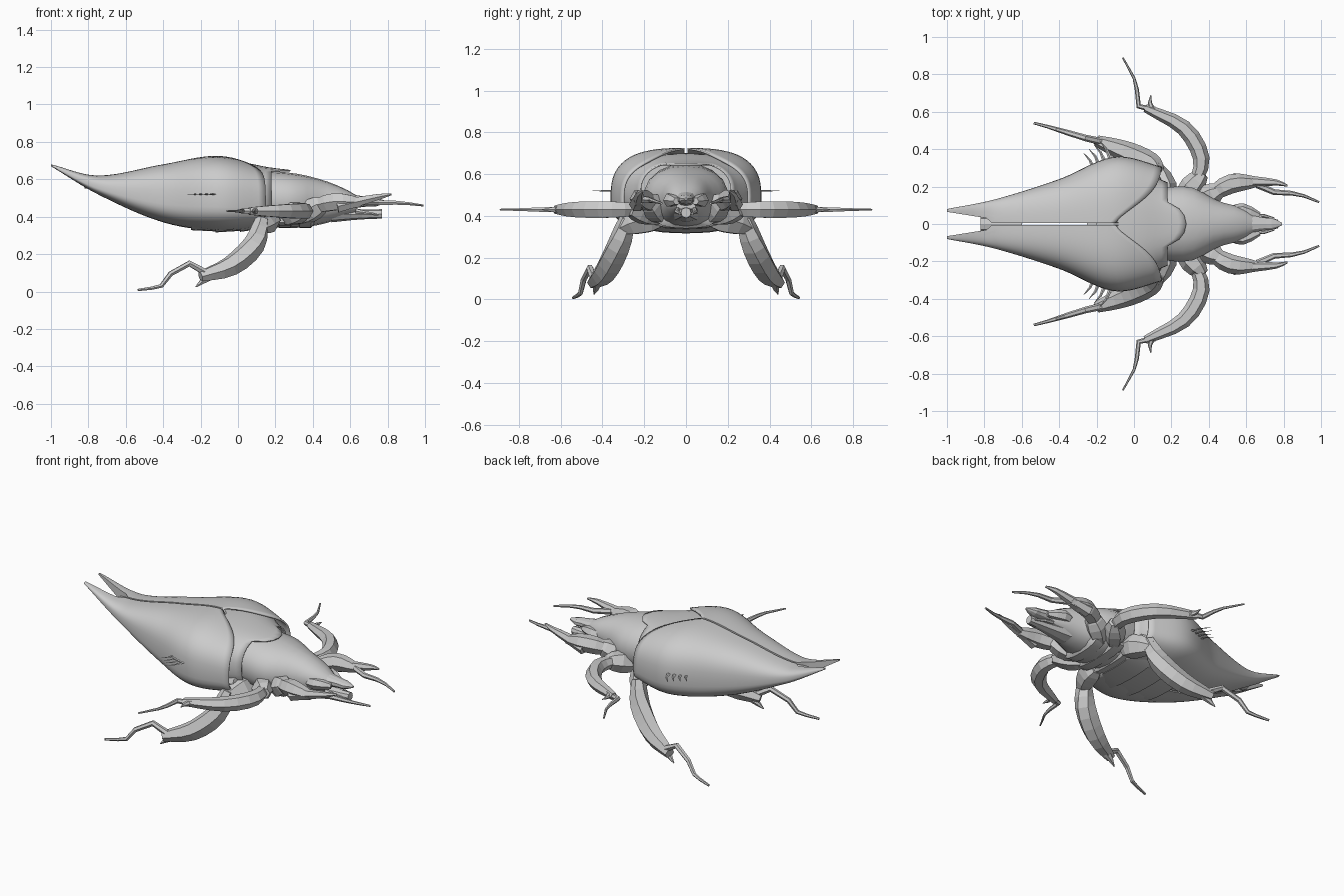
import bpy, bmesh, math
from mathutils import Vector

cube = bpy.data.objects.get("Cube")
if cube:
    bpy.data.objects.remove(cube, do_unlink=True)


def smooth_at(rows, key):
    """Smooth curve through rows of (key, value, ...), returning the values."""
    last = len(rows) - 1
    i = 0
    while i < last - 1 and key > rows[i + 1][0]:
        i += 1
    before, a, b, after = (Vector(rows[max(0, min(last, k))]) for k in range(i - 1, i + 3))
    span = b[0] - a[0]
    t = max(0, min(1, (key - a[0]) / span))
    leave = (b - before) / (b[0] - before[0]) * span
    arrive = (after - a) / (after[0] - a[0]) * span
    rise = t * t * (3 - 2 * t)
    point = a + (b - a) * rise + leave * t * (1 - t) ** 2 - arrive * t * t * (1 - t)
    return point[1:]


def power(value, exponent):
    return math.copysign(abs(value) ** exponent, value)


def loft(name, rings, open_front=False, mirror=False, smooth=True, thickness=0):
    """Join closed rings of points into one surface."""
    bm = bmesh.new()
    rows = [[bm.verts.new(p) for p in ring] for ring in rings]
    count = len(rows[0])
    for a, b in zip(rows, rows[1:]):
        for i in range(count):
            j = (i + 1) % count
            bm.faces.new((a[i], a[j], b[j], b[i]))
    bm.faces.new(rows[0])
    if not open_front:
        bm.faces.new(rows[-1])
    bmesh.ops.recalc_face_normals(bm, faces=bm.faces)
    mesh = bpy.data.meshes.new(name)
    bm.to_mesh(mesh)
    bm.free()
    obj = bpy.data.objects.new(name, mesh)
    bpy.context.collection.objects.link(obj)
    if smooth:
        bpy.ops.object.select_all(action='DESELECT')
        bpy.context.view_layer.objects.active = obj
        obj.select_set(True)
        bpy.ops.object.shade_smooth_by_angle(angle=math.radians(30))
    if thickness:
        shell = obj.modifiers.new("Thickness", 'SOLIDIFY')
        shell.thickness = thickness
        shell.offset = -1
    if mirror:
        obj.modifiers.new("Mirror", 'MIRROR').use_axis = (False, True, False)


def oval(x, w, top, bottom, sides, square=0.9):
    """Squarish oval section across the body."""
    middle, height = (top + bottom) / 2, (top - bottom) / 2
    angles = [math.tau * i / sides for i in range(sides)]
    return [(x, w * power(math.sin(a), square), middle + height * power(math.cos(a), square))
            for a in angles]


def body(name, rows, steps=8, sides=16, smooth=True):
    """Body part through rows of (x, half width, top, bottom)."""
    start, length = rows[0][0], rows[-1][0] - rows[0][0]
    stations = [start + length * i / steps for i in range(steps + 1)]
    loft(name, [oval(x, *smooth_at(rows, x), sides) for x in stations], smooth=smooth)


def limb(name, points, radius, tip=0.1, bulge=False, steps=1, sides=6, flat=1.0):
    """Mirrored limb; it tapers to tip, or swells in the middle with bulge."""
    rows = [(i, *p) for i, p in enumerate(points)]
    total = (len(points) - 1) * steps
    path = [Vector(smooth_at(rows, i / steps)) for i in range(total + 1)]
    rings = []
    for i, p in enumerate(path):
        t = i / total
        r = radius * (math.sin(math.pi * (0.2 + 0.64 * t)) if bulge else 1 - (1 - tip) * t)
        along = (path[min(i + 1, total)] - path[max(i - 1, 0)]).normalized()
        side = along.cross(Vector((0, 0, 1))).normalized()
        up = side.cross(along) * flat
        rings.append([p + r * (side * math.cos(a) + up * math.sin(a))
                      for a in (math.tau * k / sides for k in range(sides))])
    loft(name, rings, mirror=True, smooth=False)


# Wing cases, split by a seam and ending in two spikes around a notch
CASE = [(-1, .08, .68, .67), (-.75, .13, .62, .52), (-.4, .24, .68, .37),
        (-.1, .36, .725, .325), (.17, .3, .66, .345)]
steps, around = 30, 28
rings = []
for i in range(steps + 1):
    ring = []
    for k in range(around + 1):
        s = (k / around) ** 1.3
        front = .15 - .25 * math.exp(-11 * s)
        x = -1 + (1 + front) * i / steps
        w, top, bottom = smooth_at(CASE, x)
        inner = .03 + .16 * (-.78 - x) if x < -.77 else .006
        angle = math.pi * s
        middle = bottom + .38 * (top - bottom)
        reach = (top if angle < math.pi / 2 else bottom) - middle
        ring.append((x, inner + (w - inner) * math.sin(angle) ** .72 if k < around else inner,
                     middle + reach * abs(math.cos(angle)) ** .68))
    rings.append(ring)
loft("wing_case", rings, open_front=True, mirror=True, thickness=.01)

# Overlapping belly segments
for i in range(3):
    rings = []
    for step, grow in ((0, 1), (.13, .97), (.14, .9)):
        x = -.25 + .13 * i + step
        w, top, bottom = smooth_at(CASE, x)
        rings.append(oval(x, w * .84 * grow, .5, .5 - (.51 - bottom) * grow, 20))
    loft("belly_segment", rings)

# Middle back plate with a rounded front lobe
PLATE = [(-.2, .3, .7, .36), (0, .32, .695, .35), (.16, .23, .665, .35), (.28, .2, .65, .35)]
steps = 12
rings = []
for i in range(steps + 1):
    ring = []
    for _, y, z in oval(0, 1, 1, -1, 40, .8):
        lobe = math.sqrt(max(0, 1 - (y * 2) ** 2))
        x = -.2 + (.38 + .1 * lobe) * i / steps
        w, top, bottom = smooth_at(PLATE, x)
        ring.append((x, y * w, (top + bottom) / 2 + z * (top - bottom) / 2))
    rings.append(ring)
loft("middle_back_plate", rings, open_front=True, thickness=.008)

# Front shield and head
body("front_shield", [(.1, .19, .65, .35), (.3, .2, .632, .34), (.45, .125, .597, .36),
                      (.57, .09, .55, .4), (.64, .05, .51, .42)], steps=10, sides=18)
body("snout", [(.57, .06, .525, .44), (.7, .035, .505, .455), (.74, .033, .5, .455),
               (.79, .008, .485, .475)], sides=10, smooth=False)
body("lower_jaw", [(.5, .07, .45, .37), (.65, .04, .44, .385), (.77, .024, .44, .39)],
     steps=5, sides=8, smooth=False)
limb("cheek", [(.52, .07, .47), (.58, .075, .475), (.67, .045, .47)], .036, bulge=True, steps=2)
limb("mouth_feeler", [(.63, .04, .43), (.69, .045, .42), (.75, .03, .41)], .014, tip=.4)

# Breast plates under the front
for x, w in ((.1, .2), (.2, .18), (.31, .14)):
    loft("breast_plate", [oval(x + step, w * grow, .42, .42 - .08 * grow, 14)
                          for step, grow in ((0, .7), (.02, 1), (.08, 1), (.1, .7))])

# Front legs
limb("front_hip", [(.33, .1, .39), (.4, .15, .44), (.47, .185, .48)], .065, bulge=True, steps=2)
limb("front_thigh", [(.4, .15, .45), (.52, .215, .48), (.66, .225, .475)],
     .052, bulge=True, steps=3)
limb("front_shin", [(.53, .235, .455), (.66, .226, .485), (.76, .222, .508), (.82, .205, .52)],
     .038, tip=.15, steps=2)
limb("front_foot", [(.66, .21, .48), (.75, .17, .475), (.84, .165, .475), (.91, .15, .47),
                    (.99, .117, .46)], .019, tip=.3)

# Middle legs
limb("middle_hip", [(.25, .12, .39), (.31, .2, .42), (.37, .27, .43)], .065, bulge=True, steps=2)
limb("middle_thigh", [(.32, .2, .43), (.36, .35, .43), (.265, .515, .43), (.06, .62, .43)],
     .046, bulge=True, steps=3)
limb("middle_spur", [(.1, .6, .43), (.085, .65, .43), (.09, .69, .43)], .02)
limb("middle_foot", [(.11, .61, .43), (.025, .63, .43), (.015, .72, .43), (0, .78, .43),
                     (-.06, .89, .43)], .018, tip=.25)

# Hind legs
limb("hind_hip", [(.17, .12, .38), (.16, .2, .38), (.12, .31, .34)], .07, bulge=True, steps=2)
limb("hind_thigh", [(.13, .28, .39), (.085, .325, .25), (-.04, .385, .135), (-.2, .445, .08)],
     .062, bulge=True, steps=3)
limb("hind_spur", [(-.13, .42, .095), (-.19, .43, .055), (-.225, .44, .025)], .03)
limb("hind_foot", [(-.17, .44, .1), (-.26, .46, .15), (-.36, .49, .095), (-.41, .505, .03),
                   (-.46, .52, .018), (-.535, .54, .008)], .02, tip=.35)

# Flank spines swept back and outward
for i in range(4):
    x, y = -.225 + .028 * i, .3 + .022 * i
    limb("flank_spine", [(x + .02, y - .03, .52), (x - .01, y + .04, .52), (x - .045, y + .08, .52)],
         .012, sides=4, flat=.4)

# Short tail tip between the wing cases
body("tail_tip", [(-.6, .08, .6, .5), (-.74, .04, .61, .55), (-.82, .018, .61, .59)],
     steps=5, sides=8, smooth=False)
